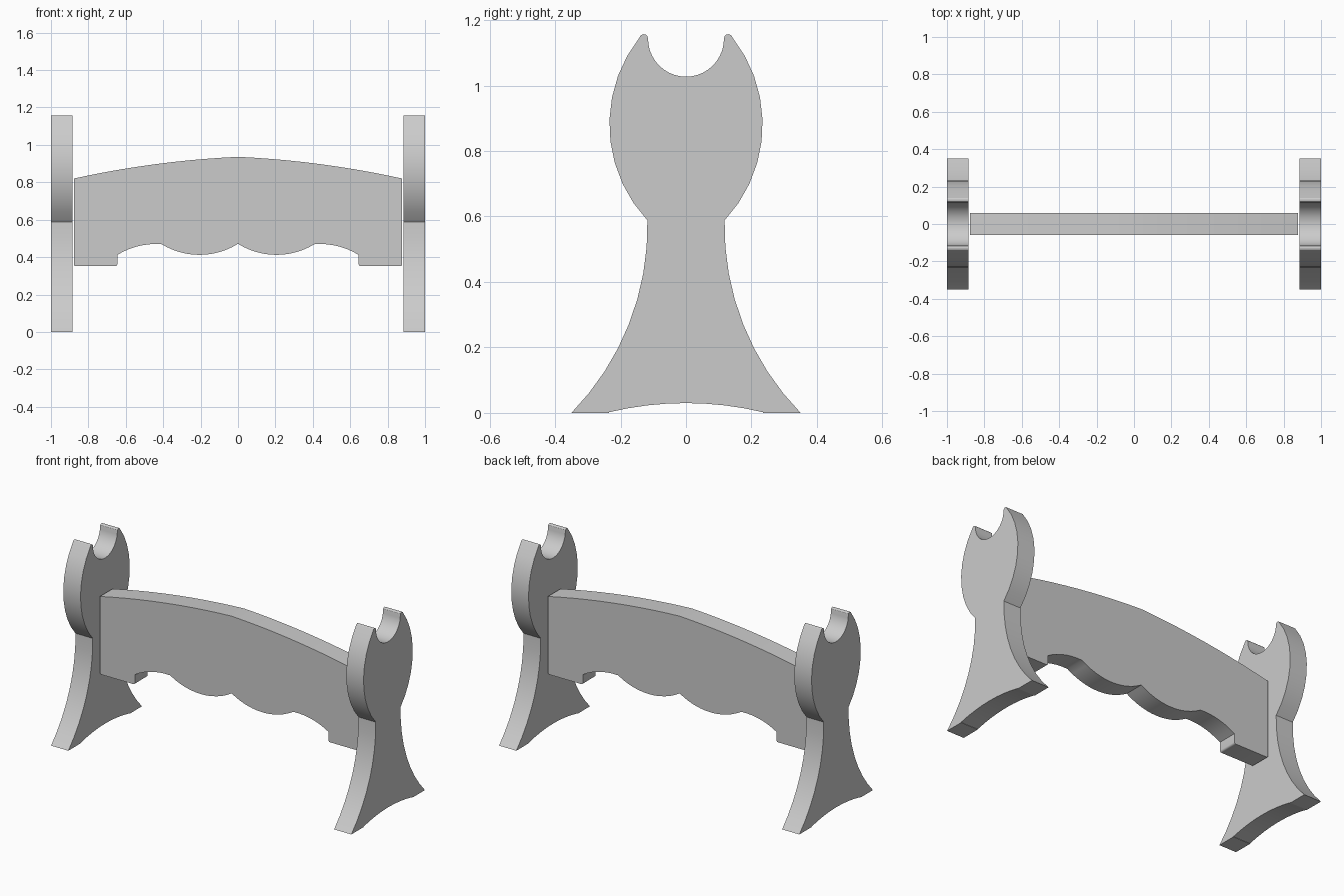
import bpy, bmesh, math
from mathutils import Vector

cube = bpy.data.objects.get("Cube")
if cube:
    bpy.data.objects.remove(cube)

grey = bpy.data.materials.new("plain grey")
grey.use_nodes = True
colour = (0.6, 0.6, 0.6, 1)
grey.diffuse_color = colour
grey.node_tree.nodes["Principled BSDF"].inputs["Base Color"].default_value = colour


def arc(a, b, c, n):
    """Points on the circle from a through b to c."""
    a, b, c = Vector(a), Vector(b), Vector(c)
    d = 2 * (a.x * (b.y - c.y) + b.x * (c.y - a.y) + c.x * (a.y - b.y))
    sa, sb, sc = a.length_squared, b.length_squared, c.length_squared
    centre = Vector(((sa * (b.y - c.y) + sb * (c.y - a.y) + sc * (a.y - b.y)) / d,
                     (sa * (c.x - b.x) + sb * (a.x - c.x) + sc * (b.x - a.x)) / d))
    r = (a - centre).length
    t0, t1, t2 = (math.atan2(p.y - centre.y, p.x - centre.x) for p in (a, b, c))
    mid, end = (t1 - t0) % math.tau, (t2 - t0) % math.tau
    if mid > end:
        end -= math.tau
    return [(centre.x + r * math.cos(t0 + end * i / n),
             centre.y + r * math.sin(t0 + end * i / n)) for i in range(n + 1)]


def panel(name, half, place, push):
    """Mirror a half outline (first and last points on the axis) and extrude it."""
    outline = []
    for p in half + [(-u, v) for u, v in reversed(half[1:-1])]:
        if not outline or math.dist(p, outline[-1]) > 1e-4:
            outline.append(p)
    bm = bmesh.new()
    face = bm.faces.new([bm.verts.new(place(u, v)) for u, v in outline])
    new = bmesh.ops.extrude_face_region(bm, geom=[face])["geom"]
    bmesh.ops.translate(bm, vec=push, verts=[e for e in new if isinstance(e, bmesh.types.BMVert)])
    bmesh.ops.recalc_face_normals(bm, faces=bm.faces)
    mesh = bpy.data.meshes.new(name)
    bm.to_mesh(mesh)
    bm.free()
    mesh.materials.append(grey)
    obj = bpy.data.objects.new(name, mesh)
    bpy.context.collection.objects.link(obj)
    bpy.ops.object.select_all(action="DESELECT")
    obj.select_set(True)
    bpy.context.view_layer.objects.active = obj
    bpy.ops.object.shade_smooth_by_angle(angle=math.radians(30))


# End supports: arched foot, flared leg, rounded head with a cradle
support = (
    arc((-0.235, 0.002), (0, 0.03), (0.235, 0.002), 8)[4:]
    + [(0.235, 0)]
    + arc((0.35, 0), (0.2, 0.213), (0.118, 0.588), 8)
    + arc((0.118, 0.588), (0.234, 0.89), (0.142, 1.147), 9)
    + arc((0.142, 1.147), (0.128, 1.157), (0.116, 1.143), 5)
    + arc((0.116, 1.143), (0, 1.027), (-0.116, 1.143), 20)[:11]
)
support[0], support[-1] = (0, 0.03), (0, 1.027)
for side, x in (("left", 0.885), ("right", -1.0)):
    panel(side + "_support", support, lambda u, v: (x, u, v), (0.115, 0, 0))

# Cross board: scalloped lower edge, square feet, arched top
board = (
    arc((0, 0.471), (0.206, 0.412), (0.41, 0.47), 12)
    + arc((0.41, 0.47), (0.527, 0.46), (0.645, 0.412), 7)
    + arc((0.645, 0.362), (0.648, 0.355), (0.655, 0.352), 3)
    + arc((0.868, 0.352), (0.875, 0.355), (0.878, 0.362), 3)
    + arc((0.878, 0.82), (0.44, 0.897), (0, 0.936), 10)
)
board[0], board[-1] = (0, 0.471), (0, 0.936)
panel("cross_board", board, lambda u, v: (u, -0.06, v), (0, 0.12, 0))
